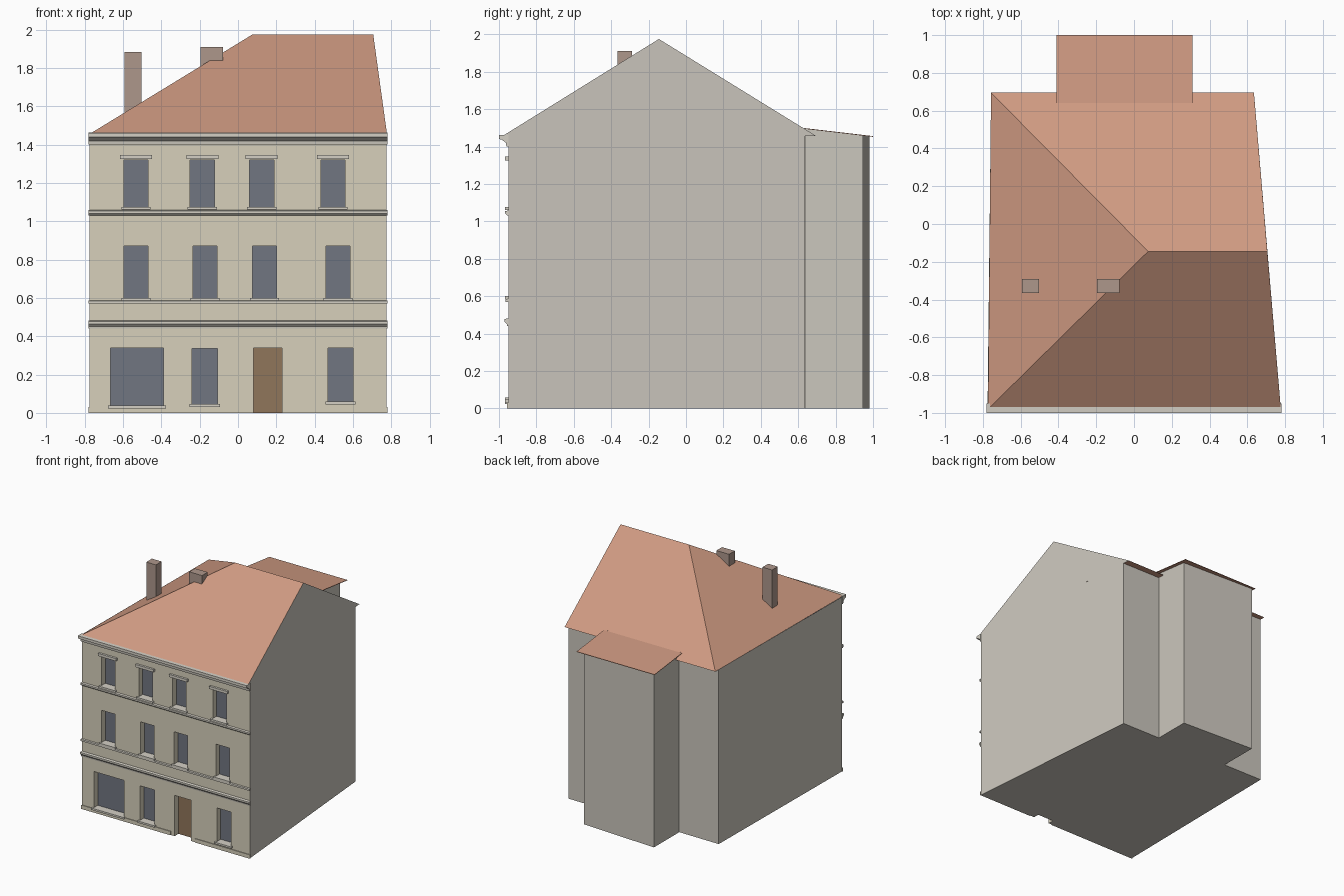
import bpy, bmesh
from mathutils import Vector

if "Cube" in bpy.data.objects:
    bpy.data.objects.remove(bpy.data.objects["Cube"])


def material(name, rgb):
    m = bpy.data.materials.new(name)
    m.diffuse_color = (*rgb, 1)
    m.use_nodes = True
    m.node_tree.nodes["Principled BSDF"].inputs["Base Color"].default_value = m.diffuse_color
    return m


PLASTER = material("plaster", (0.68, 0.63, 0.50))
SIDE = material("side_render", (0.60, 0.57, 0.51))
TRIM = material("trim", (0.66, 0.63, 0.56))
TILE = material("roof_tile", (0.62, 0.32, 0.22))
BRICK = material("chimney", (0.42, 0.31, 0.26))
GLASS = material("glass", (0.165, 0.18, 0.22))
DOOR = material("door", (0.28, 0.18, 0.105))


def finish(name, bm, mats, fix=True):
    if fix:
        bmesh.ops.recalc_face_normals(bm, faces=bm.faces)
    me = bpy.data.meshes.new(name)
    bm.to_mesh(me)
    bm.free()
    for m in mats:
        me.materials.append(m)
    ob = bpy.data.objects.new(name, me)
    bpy.context.collection.objects.link(ob)
    return ob


def poly(bm, pts, mat=0):
    f = bm.faces.new([bm.verts.new(p) for p in pts])
    f.material_index = mat
    return f


def prism(name, pts, vec, mat):
    """Extrude a closed planar outline along a vector."""
    bm = bmesh.new()
    f = poly(bm, pts)
    r = bmesh.ops.extrude_face_region(bm, geom=[f], use_keep_orig=True)
    bmesh.ops.translate(bm, vec=vec, verts=[v for v in r["geom"] if isinstance(v, bmesh.types.BMVert)])
    return finish(name, bm, [mat])


def bar(name, profile, x0, x1, mat=TRIM):
    """Moulding: a y-z profile run along x."""
    return prism(name, [(x0, y, z) for y, z in profile], (x1 - x0, 0, 0), mat)


def box(name, x0, x1, y0, y1, z0, z1, mat):
    return bar(name, [(y0, z0), (y1, z0), (y1, z1), (y0, z1)], x0, x1, mat)


F, INNER, TOP = -0.95, -0.90, 1.457        # front plane, pane plane, eaves height
XL, XR = -0.775, 0.775
BACK_R, BACK_L = (0.64, 0.635), (-0.757, 0.65)
door = (0.08, 0.23, 0.0, 0.34)

# window openings: x0, x1, z0, z1
upper = [(x, x + 0.127, 1.075, 1.32) for x in (-0.596, -0.25, 0.06, 0.432)]
middle = [(x, x + 0.125, 0.60, 0.87) for x in (-0.595, -0.235, 0.075, 0.46)]
ground = [(-0.665, -0.39, 0.038, 0.34), (-0.24, -0.107, 0.045, 0.335), (0.47, 0.60, 0.058, 0.34)]
windows = upper + middle + ground

# front wall with openings
bm = bmesh.new()
dx0, dx1, dz0, dz1 = door
loops = [[(XL, 0), (dx0, 0), (dx0, dz1), (dx1, dz1), (dx1, 0), (XR, 0), (XR, TOP), (XL, TOP)]]
loops += [[(a, c), (b, c), (b, d), (a, d)] for a, b, c, d in windows]
edges = []
for lp in loops:
    vs = [bm.verts.new((x, F, z)) for x, z in lp]
    edges += [bm.edges.new((vs[i], vs[i - 1])) for i in range(len(vs))]
bmesh.ops.triangle_fill(bm, edges=edges, use_beauty=True, normal=(0, -1, 0))
for f in bm.faces:
    f.normal_update()
    if f.normal.y > 0:
        f.normal_flip()
finish("front_wall", bm, [PLASTER], fix=False)

# reveals, glass and door leaf
bm = bmesh.new()
for i, (a, b, c, d) in enumerate(windows + [door]):
    is_door = i == len(windows)
    ring = [(a, c), (b, c), (b, d), (a, d)]
    centre = Vector(((a + b) / 2, F, (c + d) / 2))
    for k in range(1 if is_door else 0, 4):
        (x0, z0), (x1, z1) = ring[k], ring[(k + 1) % 4]
        f = poly(bm, [(x0, F, z0), (x1, F, z1), (x1, INNER, z1), (x0, INNER, z0)])
        f.normal_update()
        if f.normal.dot(centre - f.calc_center_median()) < 0:
            f.normal_flip()
    poly(bm, [(x, INNER, z) for x, z in ring], 2 if is_door else 1)
finish("windows_and_door", bm, [PLASTER, GLASS, DOOR], fix=False)

# side walls, back wall and floor
bm = bmesh.new()
fl, fr = (XL, F), (XR, F)
for p, q in ((fr, BACK_R), (BACK_R, BACK_L), (BACK_L, fl)):
    poly(bm, [(*p, 0), (*q, 0), (*q, TOP), (*p, TOP)])
outline = [fl, (dx0, F), (dx0, INNER), (dx1, INNER), (dx1, F), fr, BACK_R, BACK_L]
poly(bm, [(*p, 0) for p in reversed(outline)])
finish("side_walls", bm, [SIDE], fix=False)

# main roof: hipped on the left, gable on the right, flat soffit
bm = bmesh.new()
FL, FR, BR, BL, RL, RR = [bm.verts.new(p) for p in (
    (-0.773, -0.98, TOP), (0.7775, -0.98, TOP), (0.635, 0.695, TOP), (-0.757, 0.695, TOP),
    (0.075, -0.145, 1.975), (0.706, -0.145, 1.975))]
for vs, m in (((FL, FR, RR, RL), 0), ((BR, BL, RL, RR), 0), ((BL, FL, RL), 0),
              ((FR, BR, RR), 1), ((FL, BL, BR, FR), 0)):
    bm.faces.new(vs).material_index = m
finish("main_roof", bm, [TILE, SIDE])

# rear annex with sloping top
bm = bmesh.new()
foot = [(0.28, 0.63), (0.28, 0.945), (-0.39, 0.98), (-0.39, 0.63)]


def lean(y):
    return 1.498 - (y - 0.64) * 0.117


for (p, q) in zip(foot[:3], foot[1:]):
    poly(bm, [(*p, 0), (*q, 0), (*q, lean(q[1])), (*p, lean(p[1]))])
poly(bm, [(*p, 0) for p in reversed(foot)])
finish("annex_walls", bm, [SIDE], fix=False)
bar("annex_roof", [(0.64, lean(0.64)), (1.0, lean(1.0)), (1.0, lean(1.0) - 0.004), (0.64, lean(0.64) - 0.004)],
    -0.41, 0.31, TILE)

# chimneys
box("chimney_tall", -0.592, -0.503, -0.365, -0.29, 1.52, 1.885, BRICK)
box("chimney_short", -0.195, -0.077, -0.365, -0.29, 1.76, 1.91, BRICK)

# cornice and string courses
L, R = -0.78, 0.78
bar("cornice", [(F, 1.40), (-0.96, 1.40), (-0.963, 1.42), (-0.985, 1.437), (-1.0, 1.44), (-1.0, 1.462), (F, 1.464)], L, R)
bar("upper_string_course", [(F, 1.03), (-0.957, 1.033), (-0.967, 1.042), (-0.967, 1.055), (F, 1.058)], L, R)
bar("middle_string_course", [(F, 0.57), (-0.964, 0.57), (-0.964, 0.585), (F, 0.587)], L, R)
bar("lower_string_course", [(F, 0.44), (-0.956, 0.44), (-0.958, 0.452), (-0.97, 0.464), (-0.97, 0.478), (F, 0.482)], L, R)

# plinth either side of the door
for name, a, b in (("plinth_left", L, 0.045), ("plinth_right", 0.27, R)):
    box(name, a, b, -0.956, F, 0, 0.032, PLASTER)

# sills and window hoods
for a, b, c, d in windows:
    box("sill", a - 0.013, b + 0.013, -0.968, INNER, c - 0.014, c + 0.001, TRIM)
for a, b, c, d in upper:
    box("window_hood", a - 0.02, b + 0.02, -0.968, F, 1.325, 1.347, TRIM)
